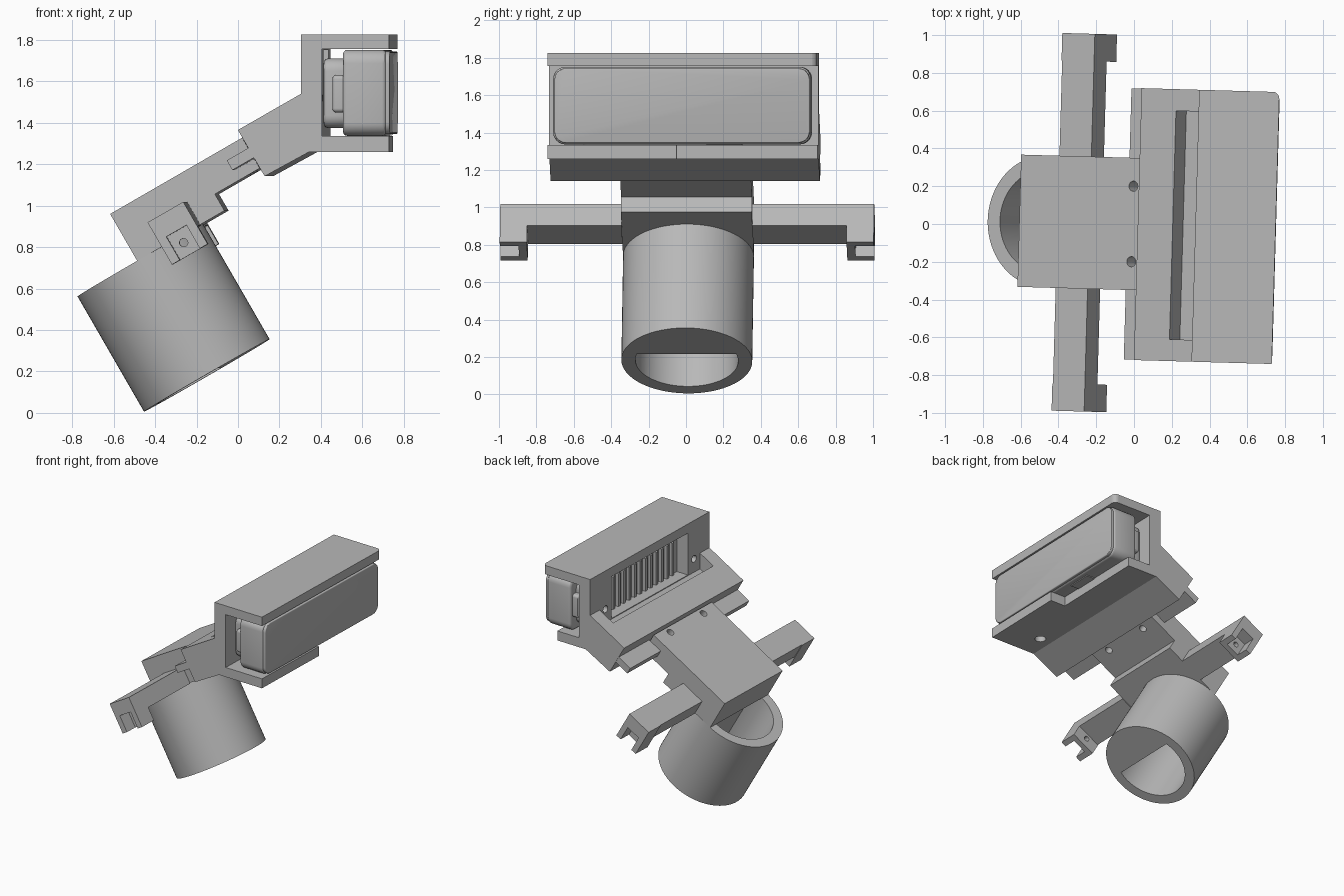
import bpy, bmesh
from math import radians, cos, sin, acos, pi
from mathutils import Matrix, Vector

if "Cube" in bpy.data.objects:
    bpy.data.objects.remove(bpy.data.objects["Cube"])

GREY = bpy.data.materials.new("light grey")
GREY.use_nodes = True
COLOUR = (0.48, 0.48, 0.48, 1)
GREY.diffuse_color = COLOUR
GREY.node_tree.nodes["Principled BSDF"].inputs["Base Color"].default_value = COLOUR

# Whole model is turned slightly; the arm and tube lean in the tilted frame
FLAT = Matrix.Rotation(radians(-1.63), 4, 'Z')
TILT = FLAT @ Matrix.Rotation(radians(-30), 4, 'Y')


def finish(name, bm, frame, smooth=False):
    bmesh.ops.recalc_face_normals(bm, faces=bm.faces[:])
    bm.transform(frame)
    mesh = bpy.data.meshes.new(name)
    bm.to_mesh(mesh)
    bm.free()
    mesh.materials.append(GREY)
    ob = bpy.data.objects.new(name, mesh)
    bpy.context.collection.objects.link(ob)
    if smooth:
        soften(ob)
    return ob


def activate(ob):
    bpy.ops.object.select_all(action='DESELECT')
    ob.select_set(True)
    bpy.context.view_layer.objects.active = ob


def soften(ob):
    activate(ob)
    bpy.ops.object.shade_smooth_by_angle(angle=radians(30))


def extrude(name, pts, start, end, frame, along='Y'):
    """Extrude a 2D outline along y (outline in x, z) or along z (outline in x, y)."""
    bm = bmesh.new()
    place = (lambda a, b, d: (a, d, b)) if along == 'Y' else (lambda a, b, d: (a, b, d))
    face = bm.faces.new([bm.verts.new(place(a, b, start)) for a, b in pts])
    new = bmesh.ops.extrude_face_region(bm, geom=[face])["geom"]
    step = Vector(place(0, 0, end - start))
    bmesh.ops.translate(bm, vec=step, verts=[v for v in new if isinstance(v, bmesh.types.BMVert)])
    return finish(name, bm, frame)


def box(name, x, y, z, frame, corner=0, rim=0):
    """Box from ranges; corner rounds the edges along x, rim softens the rest."""
    bm = bmesh.new()
    bmesh.ops.create_cube(bm, size=1)
    for v in bm.verts:
        v.co = [r[0] + (c + 0.5) * (r[1] - r[0]) for c, r in zip(v.co, (x, y, z))]
    if corner:
        long = [e for e in bm.edges if abs(e.verts[0].co.x - e.verts[1].co.x) > 0.001]
        bmesh.ops.bevel(bm, geom=long, offset=corner, segments=6, profile=0.5, affect='EDGES')
    if rim:
        ends = [e for e in bm.edges if abs(e.verts[0].co.x - e.verts[1].co.x) < 0.001]
        bmesh.ops.bevel(bm, geom=ends, offset=rim, segments=3, profile=0.5, affect='EDGES')
    return finish(name, bm, frame, smooth=bool(corner))


def rod(name, centre, radius, length, axis, frame, sides=32):
    bm = bmesh.new()
    turn = {'X': Matrix.Rotation(pi / 2, 4, 'Y'), 'Y': Matrix.Rotation(pi / 2, 4, 'X'),
            'Z': Matrix.Identity(4)}[axis]
    bmesh.ops.create_cone(bm, cap_ends=True, segments=sides, radius1=radius, radius2=radius,
                          depth=length, matrix=Matrix.Translation(centre) @ turn)
    return finish(name, bm, frame)


def cut(ob, cutters):
    activate(ob)
    for c in cutters:
        c.hide_render = True
        mod = ob.modifiers.new("cut", 'BOOLEAN')
        mod.operation, mod.solver, mod.object = 'DIFFERENCE', 'EXACT', c
        bpy.ops.object.modifier_apply(modifier=mod.name)
        bpy.data.objects.remove(c)


# Tube with a D-shaped bore
AXIS_X, TUBE_R, BORE_R, FLAT_X = -0.04, 0.35, 0.275, 0.07
tube = rod("tube", (AXIS_X, 0, 0.553), TUBE_R, 0.642, 'Z', TILT, 80)
t0 = acos(FLAT_X / BORE_R)
arc = [t0 + (2 * pi - 2 * t0) * i / 48 for i in range(49)]
bore = extrude("bore", [(AXIS_X + BORE_R * cos(t), BORE_R * sin(t)) for t in arc],
               0.1, 1.0, TILT, 'Z')
cut(tube, [bore])
soften(tube)

# Stepped arm block with two bolt holes in its neck
arm = extrude("arm_block", [(-0.046, 0.873), (0.44, 0.873), (0.44, 0.965), (0.69, 0.965),
                            (0.69, 1.135), (-0.046, 1.135)], -0.35, 0.35, TILT)
cut(arm, [rod("bolt_cut", (0.645, s * 0.2, 1.05), 0.027, 0.4, 'Z', TILT) for s in (-1, 1)])

# Side bars ending in forked hooks
for side, label in ((1, "left"), (-1, "right")):
    span = lambda a, b: sorted((side * a, side * b))
    box(label + "_bar", (0.11, 0.305), span(0.349, 0.86), (0.867, 1.0), TILT)
    hook = box(label + "_hook", (0.106, 0.305), span(0.855, 1.0), (0.765, 1.0), TILT)
    cut(hook, [box("pocket", (0.15, 0.262), span(0.9, 1.1), (0.7, 0.895), TILT),
               rod("pin_cut", (0.206, side * 0.88, 0.83), 0.02, 0.2, 'Y', TILT)])

# Tongue strips either side of the neck
for side, label in ((1, "left"), (-1, "right")):
    box(label + "_tongue", (0.58, 0.705), sorted((side * 0.349, side * 0.718)),
        (1.018, 1.072), TILT)

# Housing: open channel with a sloping foot
housing = extrude("housing", [(0.325, 1.825), (0.75, 1.825), (0.75, 1.755), (0.425, 1.755),
                              (0.425, 1.335), (0.75, 1.335), (0.75, 1.26), (0.365, 1.26),
                              (0.149, 1.142), (0.02, 1.365), (0.325, 1.54)],
                  -0.72, 0.72, FLAT)
slope_pocket = extrude("slope_pocket", [(0.205, 1.471), (0.26, 1.376), (0.325, 1.414),
                                        (0.325, 1.6), (0.205, 1.6)], -0.605, 0.605, FLAT)
cut(housing, [slope_pocket,
              box("window", (0.3, 0.5), (-0.46, 0.46), (1.42, 1.752), FLAT),
              box("lip_recess", (0.62, 0.9), (-0.03, 0.9), (1.2, 1.34), FLAT),
              rod("floor_hole", (0.46, -0.52, 1.25), 0.04, 0.25, 'Z', FLAT)]
    + [rod("wall_hole", (0.37, s * 0.535, 1.52), 0.027, 0.2, 'X', FLAT) for s in (-1, 1)])

# Round the rear front corner of the top plate
bm = bmesh.new()
bm.from_mesh(housing.data)
inv = FLAT.inverted()
corner = [e for e in bm.edges if all((inv @ v.co).x > 0.74 and (inv @ v.co).y > 0.71
                                     and v.co.z > 1.75 for v in e.verts)
          and abs(e.verts[0].co.z - e.verts[1].co.z) > 0.05]
if corner:
    bmesh.ops.bevel(bm, geom=corner, offset=0.035, segments=6, profile=0.5, affect='EDGES')
bm.to_mesh(housing.data)
bm.free()

# Device held in the housing
box("device_body", (0.525, 0.735), (-0.69, 0.69), (1.337, 1.752), FLAT, 0.065, 0.02)
box("device_face", (0.72, 0.752), (-0.682, 0.682), (1.345, 1.744), FLAT, 0.06, 0.006)
box("device_back", (0.43, 0.545), (-0.62, 0.62), (1.375, 1.71), FLAT, 0.06, 0.02)
box("device_side_latch", (0.475, 0.56), (-0.665, 0.665), (1.45, 1.63), FLAT, 0.02, 0.015)
box("device_port", (0.60, 0.69), (0.13, 0.32), (1.33, 1.34), FLAT)

# Cooling fins seen through the window
for i in range(13):
    y = -0.39 + i * 0.065
    box("cooling_fin", (0.405, 0.435), (y - 0.012, y + 0.012), (1.41, 1.68), FLAT)
